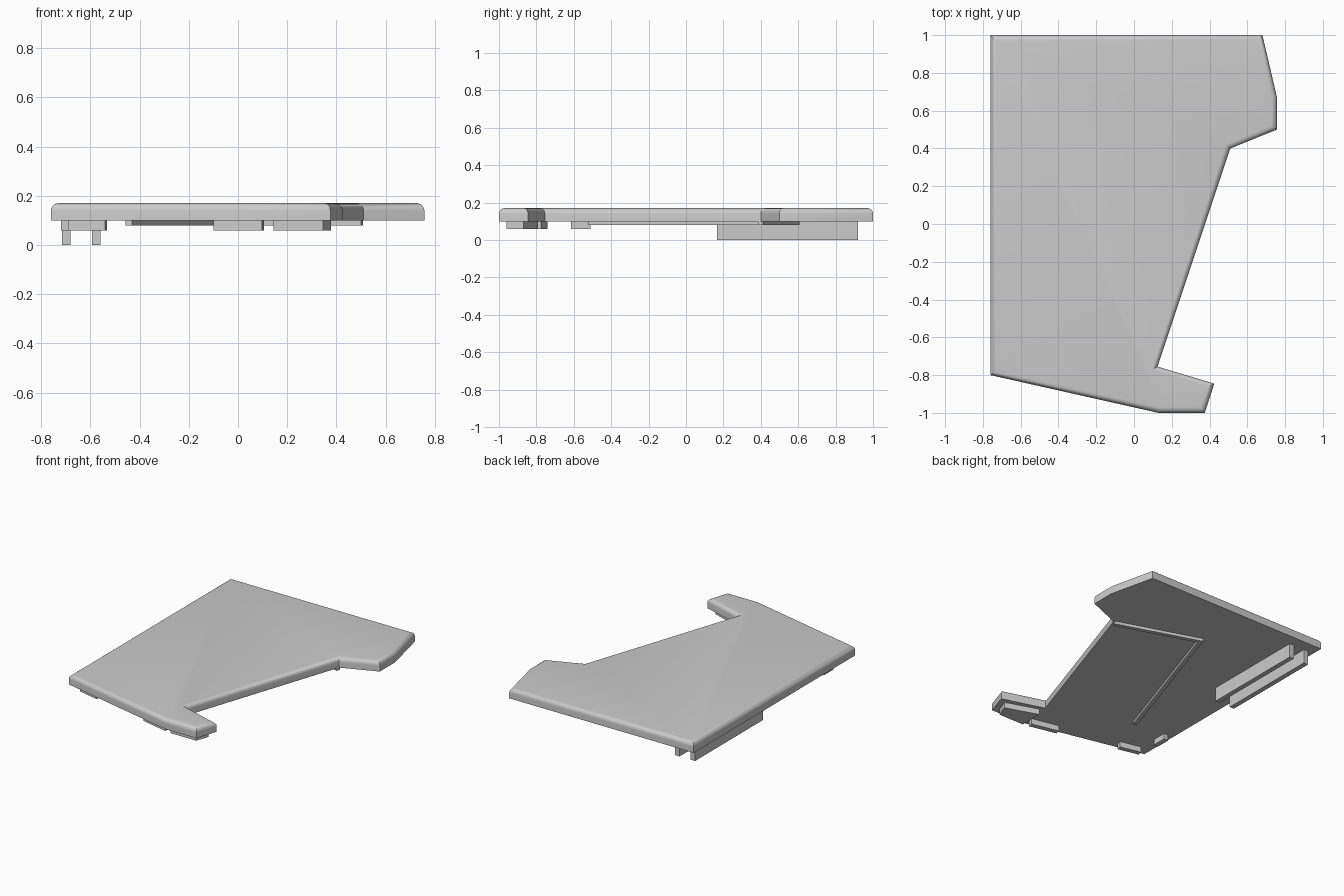
import bpy, bmesh, math
from mathutils import Vector

cube = bpy.data.objects.get("Cube")
if cube:
    bpy.data.objects.remove(cube, do_unlink=True)

# One plain grey for every part
grey = bpy.data.materials.new("plain_grey")
grey.use_nodes = True
colour = (0.6, 0.6, 0.6, 1)
grey.diffuse_color = colour
grey.node_tree.nodes["Principled BSDF"].inputs["Base Color"].default_value = colour


def prism(name, outline, bottom, top, round_top=0):
    """Extrude a counter-clockwise outline, optionally rounding its top rim."""
    bm = bmesh.new()
    base = bm.faces.new([bm.verts.new((x, y, bottom)) for x, y in outline])
    new = bmesh.ops.extrude_face_region(bm, geom=[base], use_keep_orig=True)["geom"]
    lifted = [v for v in new if isinstance(v, bmesh.types.BMVert)]
    bmesh.ops.translate(bm, verts=lifted, vec=(0, 0, top - bottom))
    bmesh.ops.recalc_face_normals(bm, faces=bm.faces)
    if round_top:
        rim = [e for e in bm.edges if all(v in lifted for v in e.verts)]
        bmesh.ops.bevel(bm, geom=rim, offset=round_top, segments=6,
                        profile=0.5, affect='EDGES')
    mesh = bpy.data.meshes.new(name)
    bm.to_mesh(mesh)
    bm.free()
    mesh.materials.append(grey)
    obj = bpy.data.objects.new(name, mesh)
    bpy.context.collection.objects.link(obj)
    return obj


def box(name, x0, x1, y0, y1, bottom, top):
    return prism(name, [(x0, y0), (x1, y0), (x1, y1), (x0, y1)], bottom, top)


def bar(name, start, end, width, bottom, top):
    """Straight bar whose right-hand side runs from start to end."""
    a, b = Vector(start), Vector(end)
    d = (b - a).normalized()
    side = Vector((-d.y, d.x)) * width
    return prism(name, [a, b, b + side, a + side], bottom, top)


UNDER = 0.10

# Main panel with rounded top rim
panel = prism("panel", [(-0.76, -0.8), (0.13, -1), (0.375, -1), (0.425, -0.845),
                        (0.125, -0.755), (0.51, 0.4), (0.757, 0.5), (0.757, 0.67),
                        (0.68, 1), (-0.76, 1)], UNDER, 0.17, 0.03)
bpy.context.view_layer.objects.active = panel
panel.select_set(True)
bpy.ops.object.shade_smooth_by_angle(angle=math.radians(30))
panel.select_set(False)

# Twin rails under the back
for name, x in (("outer_rail", -0.715), ("inner_rail", -0.594)):
    box(name, x, x + 0.035, 0.165, 0.92, 0, UNDER)

# Locating tabs along the slanted front edge and the right edge
slope = -0.2 / 0.89
for name, x0, x1 in (("front_tab_right", -0.69, -0.54), ("front_tab_middle", -0.1, 0.097)):
    ends = [(x, -0.76 + slope * (x + 0.76)) for x in (x0, x1)]
    bar(name, *ends, 0.035, 0.06, UNDER)
box("side_tab", -0.72, -0.685, -0.615, -0.51, 0.06, UNDER)

# Pad under the front tip
prism("tip_pad", [(0.145, -0.96), (0.345, -0.96), (0.378, -0.87), (0.145, -0.79)],
      0.06, UNDER)

# Thin angled ribs
bar("long_rib", (-0.43, -0.525), (-0.055, 0.597), 0.028, 0.08, UNDER)
bar("cross_rib", (0.5, 0.385), (-0.092, 0.58), -0.028, 0.08, UNDER)
